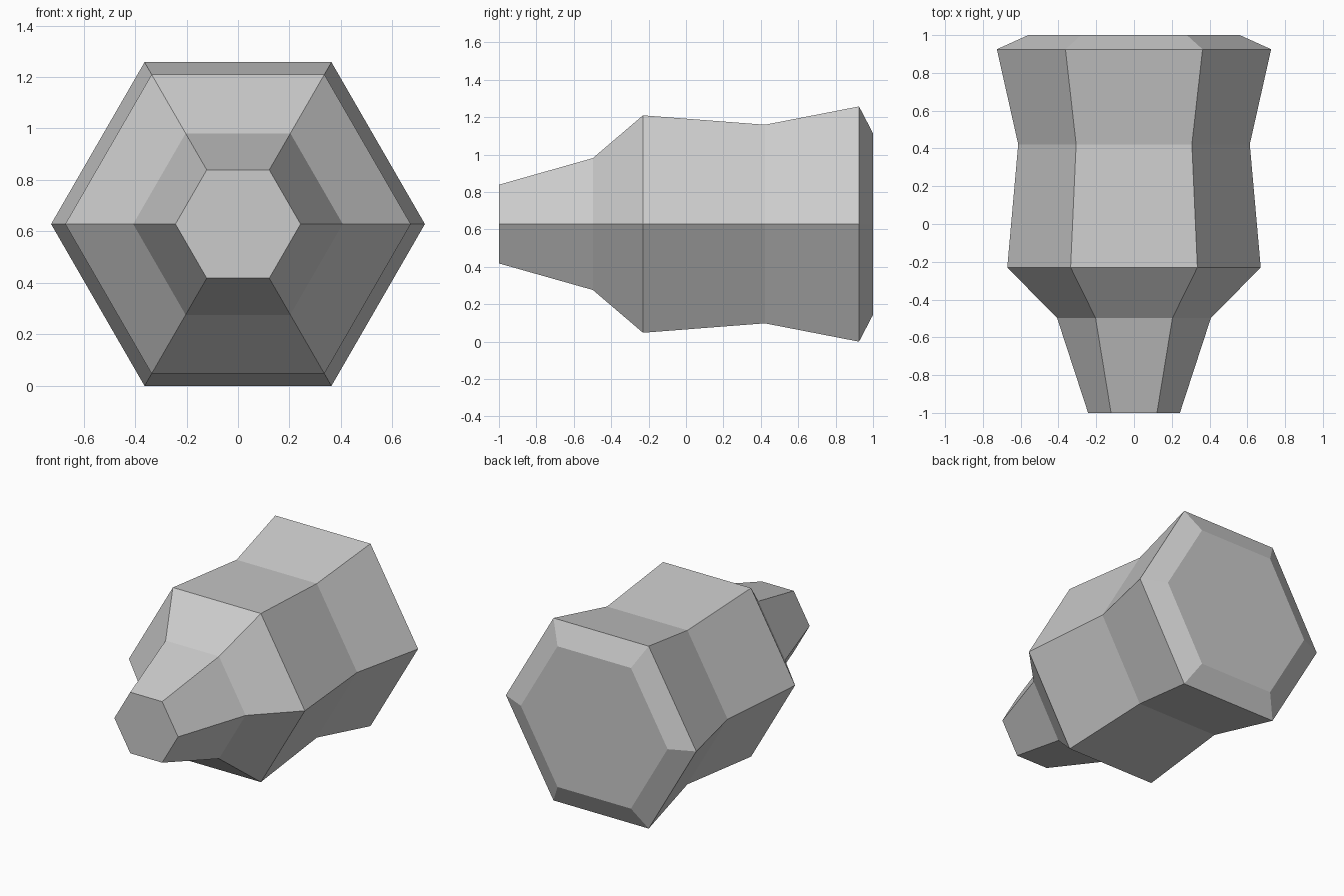
import bpy, bmesh
from math import cos, sin, pi

if "Cube" in bpy.data.objects:
    bpy.data.objects.remove(bpy.data.objects["Cube"])

SIDES = 6
# profile along the y axis: (y, corner radius)
PROFILE = [(-1.0, 0.243), (-0.498, 0.407), (-0.23, 0.671),
           (0.422, 0.613), (0.925, 0.726), (1.0, 0.56)]
CENTRE_Z = 0.726 * cos(pi / SIDES)

bm = bmesh.new()

# hexagonal rings
rings = [[bm.verts.new((r * cos(2 * pi * i / SIDES), y,
                        CENTRE_Z + r * sin(2 * pi * i / SIDES)))
          for i in range(SIDES)] for y, r in PROFILE]

# side walls
for a, b in zip(rings, rings[1:]):
    for i in range(SIDES):
        j = (i + 1) % SIDES
        bm.faces.new((a[i], a[j], b[j], b[i]))

# flat front and back caps
bm.faces.new(rings[0])
bm.faces.new(rings[-1])
bmesh.ops.recalc_face_normals(bm, faces=bm.faces)

mesh = bpy.data.meshes.new("hexagonal_body")
bm.to_mesh(mesh)
bm.free()
bpy.context.collection.objects.link(bpy.data.objects.new("hexagonal_body", mesh))
